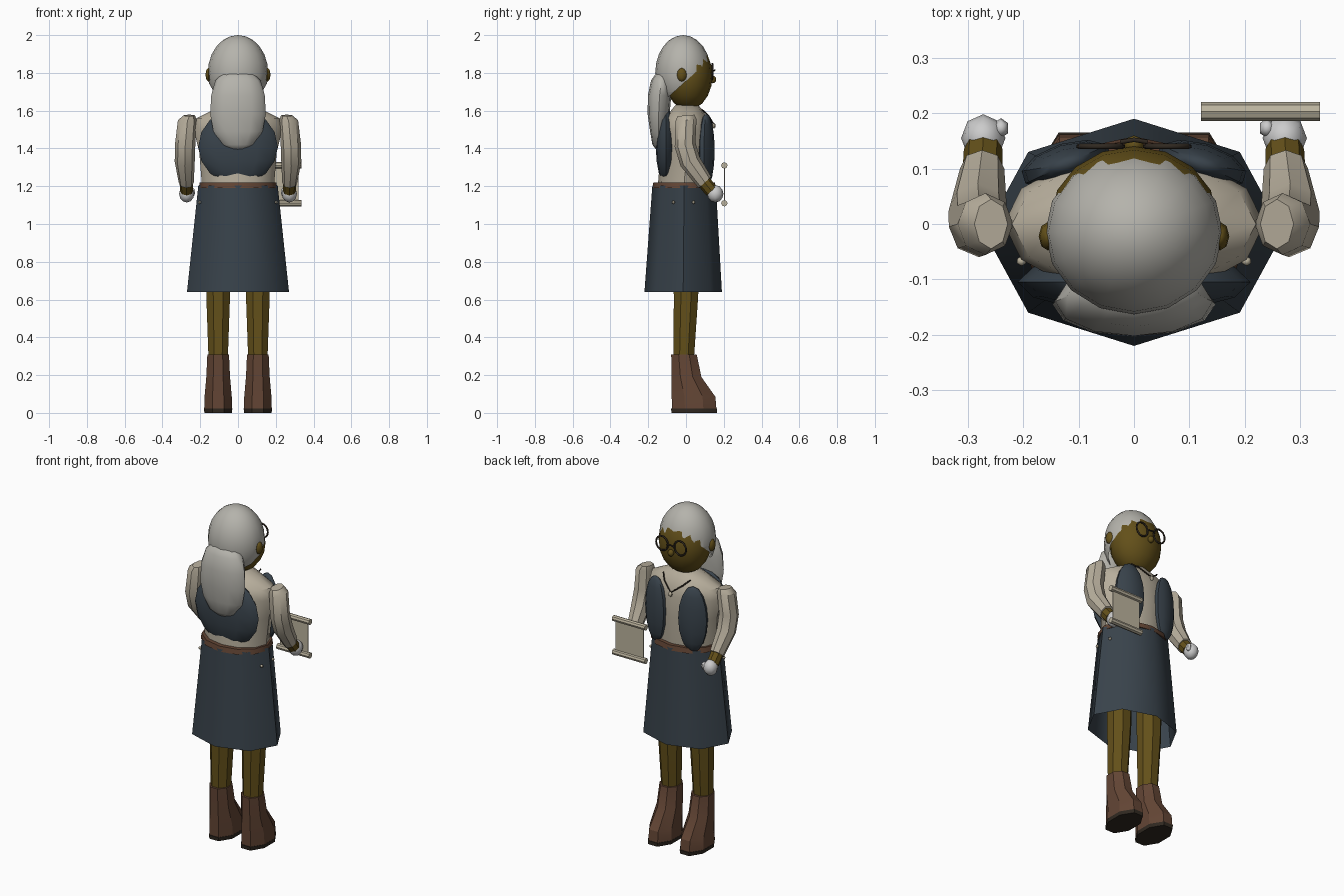
import bpy, bmesh
from math import sin, cos, pi, radians
from mathutils import Vector, Matrix

if "Cube" in bpy.data.objects:
    bpy.data.objects.remove(bpy.data.objects["Cube"])


def mat(name, *c):
    m = bpy.data.materials.new(name)
    m.diffuse_color = (*c, 1)
    m.use_nodes = True
    m.node_tree.nodes["Principled BSDF"].inputs["Base Color"].default_value = m.diffuse_color
    return m


SKIN = mat("skin", .125, .08, .01)
HAIR = mat("hair", .46, .45, .41)
CREAM = mat("cream", .47, .42, .33)
NAVY = mat("navy", .04, .055, .07)
BROWN = mat("brown", .125, .06, .035)
DARK = mat("dark", .03, .022, .015)
GLOVE = mat("glove", .55, .55, .55)
PARCH = mat("parchment", .5, .45, .34)


def finish(name, bm, m, angle=40):
    bmesh.ops.recalc_face_normals(bm, faces=bm.faces)
    me = bpy.data.meshes.new(name)
    bm.to_mesh(me)
    bm.free()
    o = bpy.data.objects.new(name, me)
    bpy.context.collection.objects.link(o)
    me.materials.append(m)
    bpy.ops.object.select_all(action='DESELECT')
    o.select_set(True)
    bpy.context.view_layer.objects.active = o
    bpy.ops.object.shade_smooth_by_angle(angle=radians(angle))
    return o


def loft(name, rings, n, m, caps=True, angle=40, turn=0.0):
    """Rings are (cx, cy, cz, rx, ry, tilt about x in degrees)."""
    bm = bmesh.new()
    loops = []
    for r in rings:
        cx, cy, cz, rx, ry = r[:5]
        rot = Matrix.Rotation(radians(r[5] if len(r) > 5 else 0), 3, 'X')
        loops.append([bm.verts.new(Vector((cx, cy, cz)) + rot @ Vector(
            (rx * sin(2 * pi * (i + turn) / n), ry * cos(2 * pi * (i + turn) / n), 0)))
            for i in range(n)])
    for a, b in zip(loops, loops[1:]):
        for i in range(n):
            j = (i + 1) % n
            bm.faces.new((a[i], a[j], b[j], b[i]))
    if caps:
        bm.faces.new(loops[0])
        bm.faces.new(loops[-1])
    return finish(name, bm, m, angle)


def ball(name, loc, r, m, u=12, v=8, rot=(0, 0, 0), cut=None, angle=50):
    bm = bmesh.new()
    bmesh.ops.create_uvsphere(bm, u_segments=u, v_segments=v, radius=1)
    bmesh.ops.scale(bm, vec=r, verts=bm.verts)
    for a, ax in zip(rot, 'XYZ'):
        bmesh.ops.rotate(bm, cent=(0, 0, 0), verts=bm.verts, matrix=Matrix.Rotation(radians(a), 3, ax))
    bmesh.ops.translate(bm, vec=loc, verts=bm.verts)
    if cut:
        bmesh.ops.bisect_plane(bm, geom=bm.verts[:] + bm.edges[:] + bm.faces[:],
                               plane_co=cut[0], plane_no=cut[1], clear_inner=True)
    return finish(name, bm, m, angle)


def wire(name, pts, r, m, cyclic=False):
    cu = bpy.data.curves.new(name, 'CURVE')
    cu.dimensions = '3D'
    cu.bevel_depth = r
    cu.bevel_resolution = 1
    s = cu.splines.new('POLY')
    s.points.add(len(pts) - 1)
    for p, q in zip(s.points, pts):
        p.co = (*q, 1)
    s.use_cyclic_u = cyclic
    o = bpy.data.objects.new(name, cu)
    bpy.context.collection.objects.link(o)
    cu.materials.append(m)


# Head, hair cap sliced along the hairline, and hanging hair at the back
ball("head", (0, .012, 1.785), (.15, .128, .18), SKIN, 16, 10)
ball("hair_cap", (0, -.015, 1.8), (.16, .148, .2), HAIR, 16, 12,
     cut=((0, .125, 1.87), (0, -.67, .74)))
loft("back_hair", [(0, -.135, 1.39, .035, .02), (0, -.145, 1.42, .085, .033),
                   (0, -.145, 1.49, .13, .045), (0, -.145, 1.58, .147, .058),
                   (0, -.14, 1.68, .142, .062), (0, -.13, 1.76, .12, .055),
                   (0, -.115, 1.81, .07, .035)], 12, HAIR, angle=60)
ball("nose", (0, .142, 1.765), (.018, .018, .02), SKIN, 8, 6)

# Torso and belt
loft("torso", [(0, -.01, 1.19, .19, .14), (0, 0, 1.38, .205, .135), (0, 0, 1.5, .235, .128),
               (0, 0, 1.56, .22, .115), (0, .005, 1.6, .14, .085), (0, .005, 1.63, .06, .06)],
     12, CREAM)
loft("belt", [(0, -.01, 1.19, .208, .168), (0, -.01, 1.22, .203, .163)], 12, BROWN)

# Skirt, open at the hem
loft("skirt", [(0, -.015, .64, .27, .205), (0, -.01, 1.205, .21, .168)], 8, NAVY,
     caps=False, angle=50)

# Vest back panel
ball("vest_back", (0, -.105, 1.41), (.21, .055, .2), NAVY, 12, 8)

# Necklace and pendant
wire("necklace", [(-.09, .085, 1.605), (-.06, .118, 1.575), (0, .145, 1.53),
                  (.06, .118, 1.575), (.09, .085, 1.605)], .004, DARK)
ball("pendant", (0, .148, 1.52), (.013, .009, .015), PARCH, 6, 4)

# Glasses bridge
wire("glasses_bridge", [(-.024, .148, 1.81), (0, .152, 1.815), (.024, .148, 1.81)], .004, DARK)

for s, side in ((-1, "left"), (1, "right")):
    ball(side + "_ear", (s * .155, -.022, 1.79), (.017, .026, .036), SKIN, 8, 6)
    # Glasses rim and temple
    wire(side + "_glasses_rim", [(s * .06 + .039 * cos(a * pi / 8), .14, 1.807 + .042 * sin(a * pi / 8))
                                 for a in range(16)], .005, DARK, True)
    ball(side + "_vest_front", (s * .122, .108, 1.39), (.085, .038, .195), NAVY, 10, 8,
         rot=(0, 0, -s * 17))
    # Sleeve bends forward at the elbow, then wrist and gloved hand
    loft(side + "_sleeve", [(s * .258, 0, 1.575, .03, .045, 5), (s * .268, 0, 1.55, .05, .056, 5),
                            (s * .28, -.005, 1.42, .054, .056, 12), (s * .282, .022, 1.33, .053, .056, 25),
                            (s * .274, .1, 1.22, .04, .045, 42)], 8, CREAM)
    loft(side + "_wrist", [(s * .274, .085, 1.235, .036, .036, 42),
                           (s * .272, .135, 1.175, .035, .036, 42)], 8, SKIN)
    ball(side + "_hand", (s * .272, .155, 1.16), (.04, .043, .046), GLOVE, 8, 6)
    ball(side + "_thumb", (s * .24, .173, 1.168), (.015, .018, .024), GLOVE, 6, 4)
    # Legs and boots
    loft(side + "_leg", [(s * .105, -.012, .28, .055, .058), (s * .105, 0, .62, .068, .07),
                         (s * .105, 0, 1.1, .075, .08)], 8, SKIN, angle=25, turn=.5)
    loft(side + "_boot", [(s * .105, .043, .02, .08, .128), (s * .105, .04, .085, .078, .125),
                          (s * .105, .003, .19, .068, .085), (s * .105, -.011, .31, .062, .073)],
         8, BROWN, angle=25, turn=.5)
    loft(side + "_sole", [(s * .105, .043, 0, .079, .13), (s * .105, .043, .022, .081, .132)],
         8, DARK, turn=.5)
    # Small studs on the skirt sides
    for y in (-.067, .04):
        ball(side + "_skirt_stud", (s * .203, y, 1.115), (.009, .009, .009), PARCH, 6, 4)

# Scroll: two rolls with a page stretched between
for z, part in ((1.11, "bottom"), (1.31, "top")):
    bm = bmesh.new()
    bmesh.ops.create_cone(bm, cap_ends=True, segments=8, radius1=.017, radius2=.017, depth=.215,
                          matrix=Matrix.Translation((.228, .203, z)) @ Matrix.Rotation(pi / 2, 4, 'Y'))
    finish("scroll_roll_" + part, bm, PARCH)
bm = bmesh.new()
bmesh.ops.create_cube(bm, size=1, matrix=Matrix.Translation((.228, .203, 1.21)) @
                      Matrix.Diagonal((.185, .006, .2, 1)))
finish("scroll_page", bm, PARCH)
